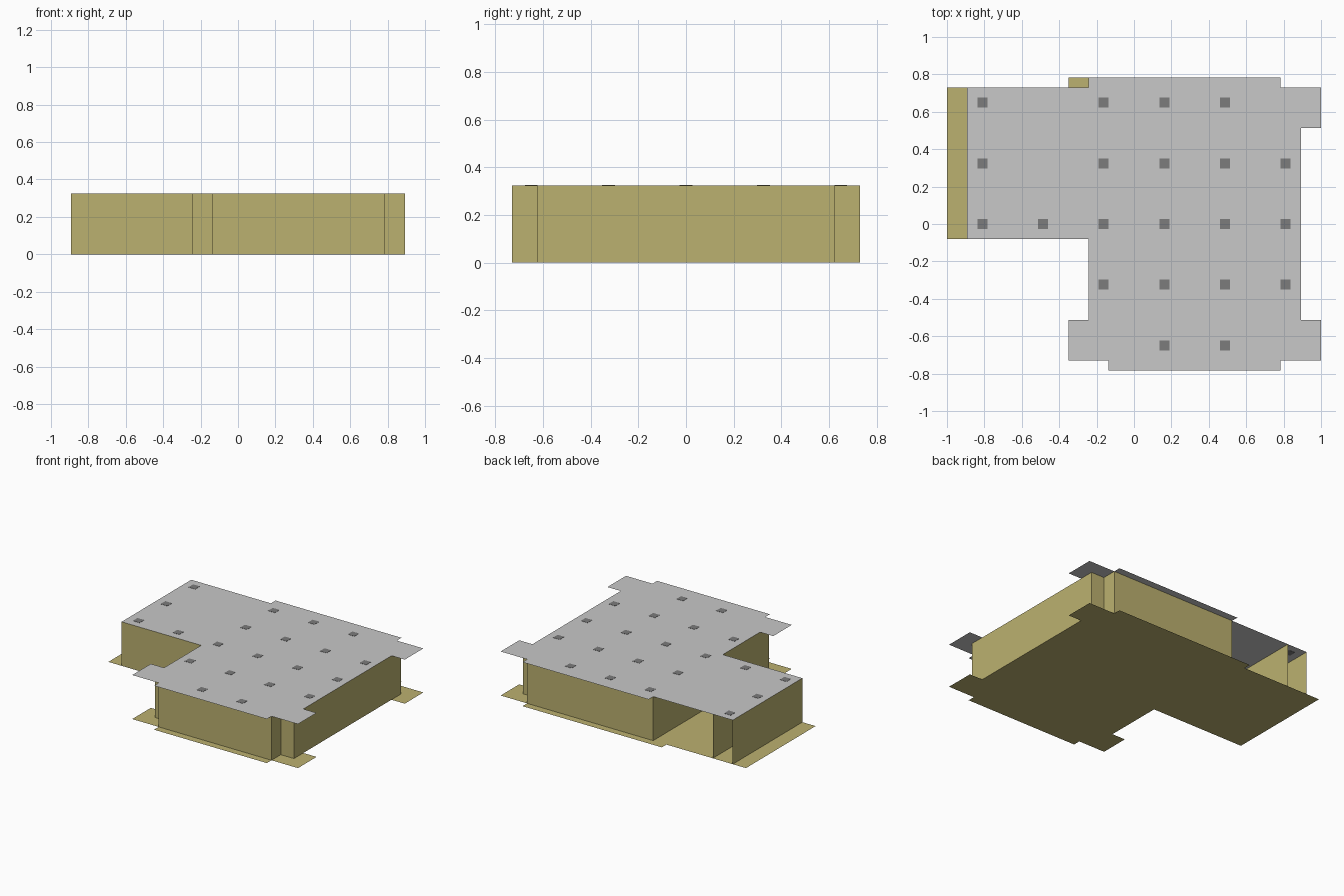
import bpy, bmesh

if "Cube" in bpy.data.objects:
    bpy.data.objects.remove(bpy.data.objects["Cube"])

U = 2 / 37          # layout grid step
H = 6 * U           # storey height


def material(name, rgb):
    m = bpy.data.materials.new(name)
    m.diffuse_color = (*rgb, 1)
    m.use_nodes = True
    m.node_tree.nodes["Principled BSDF"].inputs["Base Color"].default_value = m.diffuse_color
    return m


OLIVE = material("olive_plaster", (0.50, 0.44, 0.16))
GREY = material("light_grey_ceiling", (0.58, 0.58, 0.58))
DARK = material("dark_grey_lamp", (0.20, 0.20, 0.20))


def finish(bm, name, mat):
    me = bpy.data.meshes.new(name)
    bm.to_mesh(me)
    bm.free()
    me.materials.append(mat)
    ob = bpy.data.objects.new(name, me)
    bpy.context.collection.objects.link(ob)
    return ob


def sheet(name, outline, z, mat):
    """Flat slab surface from an outline in grid steps."""
    bm = bmesh.new()
    face = bm.faces.new([bm.verts.new((x * U, y * U, z)) for x, y in outline])
    face.normal_update()
    if face.normal.z < 0:
        face.normal_flip()
    bmesh.ops.triangulate(bm, faces=[face])
    finish(bm, name, mat)


def wall(name, path, mat):
    """Thin wall standing along a path in grid steps."""
    bm = bmesh.new()
    low = [bm.verts.new((x * U, y * U, 0)) for x, y in path]
    high = [bm.verts.new((x * U, y * U, H)) for x, y in path]
    for i in range(len(path) - 1):
        bm.faces.new((low[i], low[i + 1], high[i + 1], high[i]))
    finish(bm, name, mat)


# Edge shared by floor and ceiling: back right, right side, front, inner corner
shared = [(14.5, 14.5), (14.5, 13.5), (18.5, 13.5), (18.5, 9.5), (16.5, 9.5),
          (16.5, -9.5), (18.5, -9.5), (18.5, -13.5), (14.5, -13.5), (14.5, -14.5),
          (-2.5, -14.5), (-2.5, -13.5), (-6.5, -13.5), (-6.5, -9.5),
          (-4.5, -9.5), (-4.5, -1.5)]

# Floor reaches further out at the left and at the back step
sheet("floor", shared + [(-18.5, -1.5), (-18.5, 13.5), (-6.5, 13.5), (-6.5, 14.5)], 0, OLIVE)
sheet("ceiling", shared + [(-16.5, -1.5), (-16.5, 13.5), (-4.5, 13.5), (-4.5, 14.5)], H, GREY)

# Outer wall: from the open corridor end, round the room, to the inner recess
wall("outer_wall", [(-16.5, 13.5), (-16.5, -1.5), (-4.5, -1.5), (-4.5, -11.5), (-2.5, -11.5),
                    (-2.5, -13.5), (14.5, -13.5), (14.5, -11.5), (16.5, -11.5),
                    (16.5, 11.5), (14.5, 11.5), (14.5, 13.5), (-4.5, 13.5),
                    (-4.5, 1.5)], OLIVE)
# Inner side of the bent corridor
wall("corridor_inner_wall", [(-4.5, 1.5), (-13.5, 1.5), (-13.5, 13.5)], OLIVE)

# Ceiling lamps: small square plates, row by row
lamp_rows = {12: (-15, -3, 3, 9),
             6: (-15, -3, 3, 9, 15),
             0: (-15, -9, -3, 3, 9, 15),
             -6: (-3, 3, 9, 15),
             -12: (3, 9)}
bm = bmesh.new()
for y, xs in lamp_rows.items():
    for x in xs:
        cube = bmesh.ops.create_cube(bm, size=1)["verts"]
        bmesh.ops.scale(bm, vec=(U, U, 0.003), verts=cube)
        bmesh.ops.translate(bm, vec=(x * U, y * U, H), verts=cube)
finish(bm, "ceiling_lamps", DARK)
